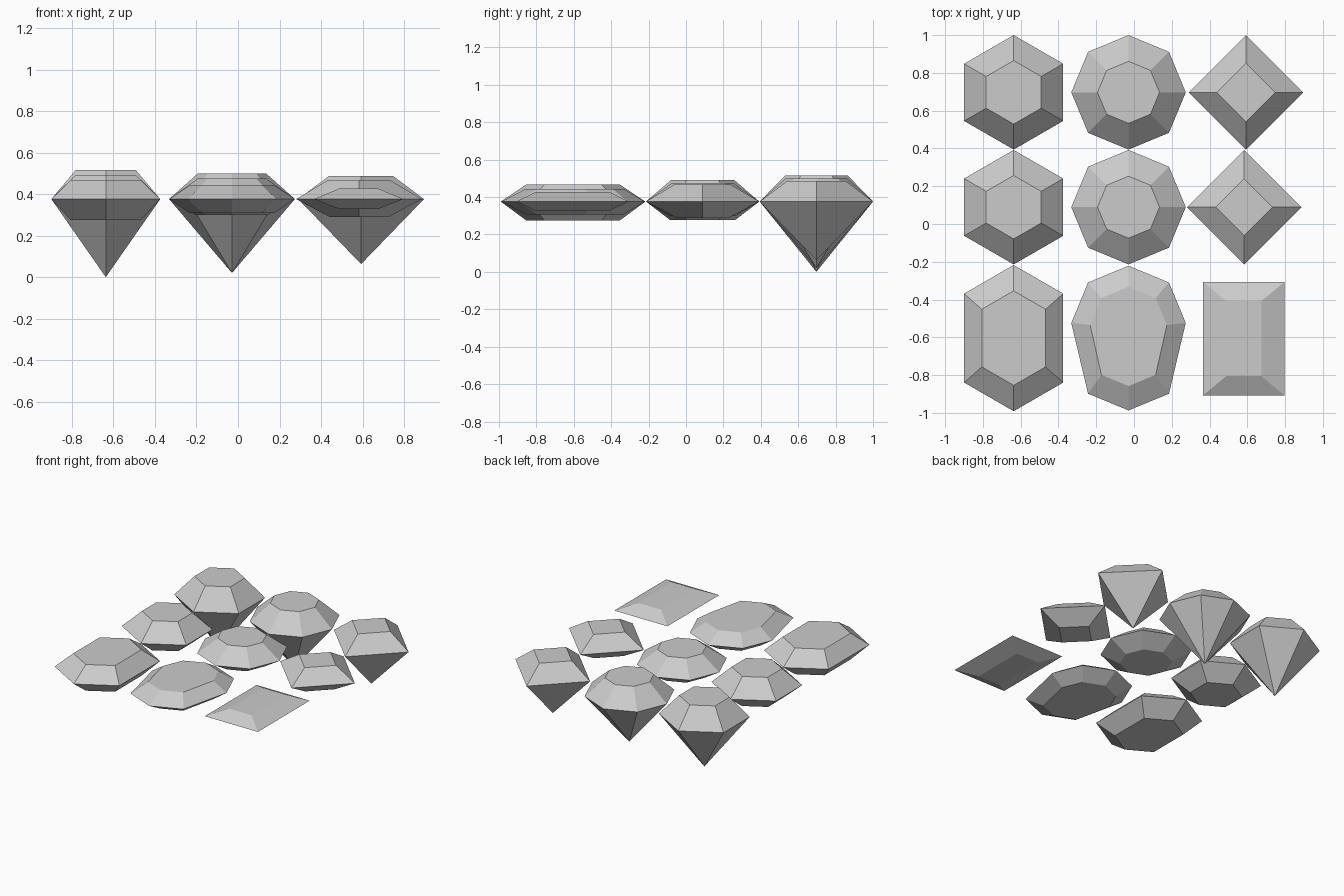
import bpy, bmesh
from math import cos, sin, pi

cube = bpy.data.objects.get("Cube")
if cube:
    bpy.data.objects.remove(cube)

GIRDLE = 0.376  # height of the widest edge of every gem

stone = bpy.data.materials.new("grey_stone")
stone.use_nodes = True
stone.diffuse_color = (0.6, 0.6, 0.6, 1)
stone.node_tree.nodes["Principled BSDF"].inputs["Base Color"].default_value = (0.6, 0.6, 0.6, 1)


def ring(sides, radius, up=0.0, down=0.0):
    """Regular outline with a corner at +y, its halves pushed apart along y."""
    points = []
    for i in range(sides):
        a = pi / 2 + 2 * pi * i / sides
        x, y = radius * cos(a), radius * sin(a)
        if y > 0.001:
            y += up
        elif y < -0.001:
            y -= down
        points.append((x, y))
    return points


def box(half_x, half_y):
    return [(half_x, half_y), (-half_x, half_y), (-half_x, -half_y), (half_x, -half_y)]


def gem(name, centre, outline, table, top, bottom, base=None):
    """Cut gem: flat table, girdle, and a flat base or a pointed tip."""
    bm = bmesh.new()

    def loop(points, z):
        return [bm.verts.new((x, y, z)) for x, y in points]

    def bridge(upper, lower):
        n = len(upper)
        for i in range(n):
            j = (i + 1) % n
            bm.faces.new((upper[i], lower[i], lower[j], upper[j]))

    crown, girdle = loop(table, top), loop(outline, GIRDLE)
    bm.faces.new(crown)
    bridge(crown, girdle)
    if base:
        culet = loop(base, bottom)
        bridge(girdle, culet)
        bm.faces.new(culet[::-1])
    else:
        tip = bm.verts.new((0, 0, bottom))
        for i in range(len(girdle)):
            bm.faces.new((girdle[i], tip, girdle[(i + 1) % len(girdle)]))
    bmesh.ops.recalc_face_normals(bm, faces=bm.faces)
    mesh = bpy.data.meshes.new(name)
    bm.to_mesh(mesh)
    bm.free()
    mesh.materials.append(stone)
    obj = bpy.data.objects.new(name, mesh)
    obj.location = (*centre, 0)
    bpy.context.collection.objects.link(obj)


R = 0.303
HEX_X, OCT_X, SQUARE_X = -0.637, -0.029, 0.583
BACK_Y, MID_Y = 0.697, 0.089

# Back row: pointed gems
gem("pointed_hexagon_gem", (HEX_X, BACK_Y), ring(6, R), ring(6, 0.168), 0.515, 0.0)
gem("pointed_octagon_gem", (OCT_X, BACK_Y), ring(8, R), ring(8, 0.164), 0.5, 0.02)
gem("pointed_square_gem", (SQUARE_X + 0.01, BACK_Y), ring(4, R), ring(4, 0.155), 0.487, 0.063)

# Middle row: flat-bottomed gems
gem("flat_hexagon_gem", (HEX_X, MID_Y), ring(6, R), ring(6, 0.168), 0.492, 0.278, ring(6, 0.175))
gem("flat_octagon_gem", (OCT_X, MID_Y), ring(8, R), ring(8, 0.164), 0.475, 0.3, ring(8, 0.175))
gem("flat_square_gem", (SQUARE_X, MID_Y), ring(4, R), ring(4, 0.15), 0.467, 0.289, ring(4, 0.14))

# Front row: elongated gems
table = ring(6, 0.195, 0.055, 0.055)
gem("long_hexagon_gem", (HEX_X, -0.604), ring(6, R, 0.084, 0.084), table, 0.467, 0.275, table)
table = [(x, y - 0.011) for x, y in ring(8, 0.203, 0, 0.12)]
gem("teardrop_gem", (OCT_X, -0.524), ring(8, R, 0, 0.16), table, 0.443, 0.308, table)
table = box(0.093, 0.199)
gem("rectangle_gem", (SQUARE_X - 0.002, -0.607), box(0.2155, 0.3), table, 0.427, 0.328, table)
